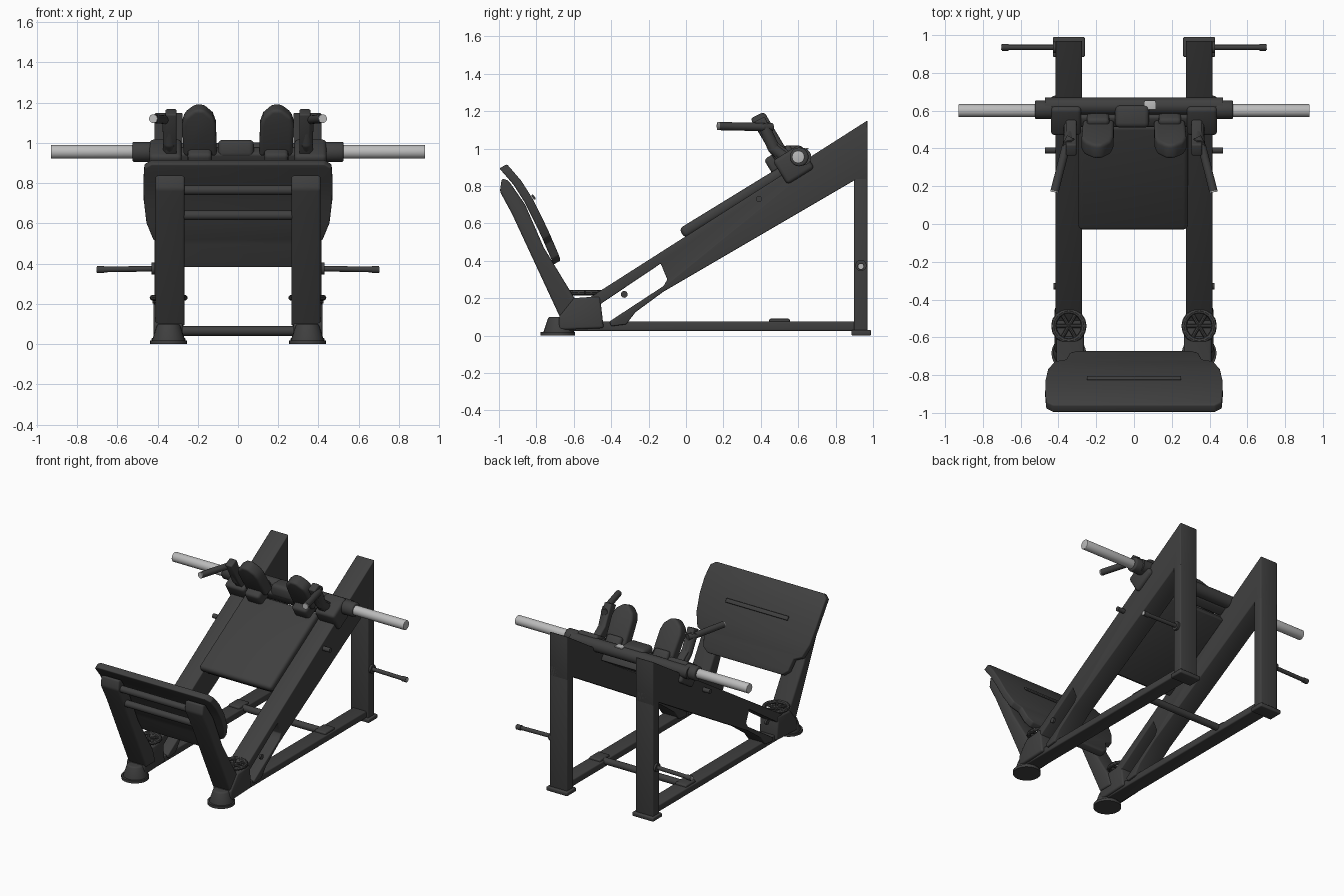
import bpy, bmesh, math
from mathutils import Vector, Matrix

if "Cube" in bpy.data.objects:
    bpy.data.objects.remove(bpy.data.objects["Cube"])


def material(name, v):
    m = bpy.data.materials.new(name)
    m.diffuse_color = (v, v, v, 1)
    m.use_nodes = True
    m.node_tree.nodes["Principled BSDF"].inputs["Base Color"].default_value = m.diffuse_color
    return m


DARK = material("dark grey", 0.05)
LIGHT = material("light steel", 0.5)


def finish(bm, name, mat=DARK, mirror=False, bevel=0.0, segs=3):
    """Round the hard edges, make the object, smooth it and mirror it."""
    bmesh.ops.recalc_face_normals(bm, faces=bm.faces)
    if bevel:
        hard = [e for e in bm.edges if e.calc_face_angle(0) > 0.5]
        bmesh.ops.bevel(bm, geom=hard, offset=bevel, segments=segs,
                        profile=0.5, affect='EDGES', clamp_overlap=True)
    me = bpy.data.meshes.new(name)
    bm.to_mesh(me)
    bm.free()
    me.materials.append(mat)
    ob = bpy.data.objects.new(name, me)
    bpy.context.collection.objects.link(ob)
    bpy.ops.object.select_all(action='DESELECT')
    ob.select_set(True)
    bpy.context.view_layer.objects.active = ob
    bpy.ops.object.shade_smooth_by_angle(angle=math.radians(40))
    if mirror:
        ob.modifiers.new("mirror", 'MIRROR').use_mirror_merge = False
    return ob


def box(name, size, loc, tilt=0.0, bevel=0.008, **kw):
    bm = bmesh.new()
    mat = Matrix.Translation(loc) @ Matrix.Rotation(tilt, 4, 'X') @ Matrix.Diagonal((*size, 1))
    bmesh.ops.create_cube(bm, size=1, matrix=mat)
    return finish(bm, name, bevel=bevel, **kw)


def prism(name, pts, offset, bevel=0.008, **kw):
    bm = bmesh.new()
    face = bm.faces.new([bm.verts.new(p) for p in pts])
    ext = bmesh.ops.extrude_face_region(bm, geom=[face], use_keep_orig=True)
    bmesh.ops.translate(bm, vec=offset, verts=[v for v in ext["geom"] if isinstance(v, bmesh.types.BMVert)])
    return finish(bm, name, bevel=bevel, **kw)


def side_profile(name, yz, x0, x1, **kw):
    return prism(name, [(x0, y, z) for y, z in yz], (x1 - x0, 0, 0), **kw)


def tube(name, pts, r, segs=20, r2=None, **kw):
    bm = bmesh.new()
    pts = [Vector(p) for p in pts]
    for a, b in zip(pts, pts[1:]):
        rot = (b - a).to_track_quat('Z', 'Y').to_matrix().to_4x4()
        bmesh.ops.create_cone(bm, cap_ends=True, segments=segs, radius1=r, radius2=r2 or r,
                              depth=(b - a).length, matrix=Matrix.Translation((a + b) / 2) @ rot)
    for p in pts[1:-1]:
        bmesh.ops.create_uvsphere(bm, u_segments=segs, v_segments=10, radius=r,
                                  matrix=Matrix.Translation(p))
    return finish(bm, name, **kw)


SLOPE = math.atan(0.62)

# Side frames: sloped rail with open slot, rear post, base rail
side_profile("sloped_rail", [(0.97, 1.15), (-0.52, 0.2), (-0.52, 0.12), (-0.44, 0.18),
                             (-0.135, 0.385), (-0.10, 0.30), (-0.12, 0.265), (-0.41, 0.075),
                             (-0.40, 0.05), (-0.32, 0.06), (-0.27, 0.125), (-0.12, 0.235),
                             (0.90, 0.83), (0.97, 0.83)],
             0.275, 0.415, mirror=True, bevel=0.006)
box("rear_post", (0.14, 0.072, 0.9), (0.345, 0.934, 0.46), mirror=True)
box("rear_foot", (0.17, 0.105, 0.03), (0.345, 0.937, 0.015), mirror=True)
box("base_rail", (0.11, 1.55, 0.05), (0.345, 0.14, 0.05), mirror=True)
tube("base_crossbar", [(-0.33, 0.5, 0.065), (0.33, 0.5, 0.065)], 0.024)
box("crossbar_bracket", (0.09, 0.11, 0.03), (0.345, 0.5, 0.075), mirror=True)

# Front feet, hinge hubs and their wire rings
tube("front_foot_disc", [(0.345, -0.685, 0), (0.345, -0.685, 0.018)], 0.092, segs=24, mirror=True)
tube("front_foot", [(0.345, -0.68, 0.01), (0.345, -0.68, 0.1)], 0.085, r2=0.055, segs=24,
     mirror=True, bevel=0.01)
side_profile("hinge_block", [(-0.68, 0.03), (-0.68, 0.1), (-0.6, 0.2), (-0.46, 0.21), (-0.44, 0.04)],
             0.275, 0.42, mirror=True, bevel=0.012)
ring = [(0.345 + 0.08 * math.cos(i * math.pi / 8), -0.54 + 0.08 * math.sin(i * math.pi / 8), 0.23)
        for i in range(17)]
tube("hinge_ring", ring, 0.014, segs=8, mirror=True)
for i in range(3):
    a = i * math.pi / 3
    d = Vector((0.08 * math.cos(a), 0.08 * math.sin(a), 0))
    c = Vector((0.345, -0.54, 0.225))
    tube(f"hinge_ring_spoke_{i}", [c - d, c + d], 0.01, segs=8, mirror=True)

# Foot plate arms, their tubes and the bent plate
side_profile("foot_plate_arm", [(-0.67, 0.09), (-0.93, 0.65), (-0.995, 0.77), (-0.985, 0.84),
                                (-0.95, 0.83), (-0.86, 0.7), (-0.76, 0.47), (-0.59, 0.19), (-0.56, 0.09)],
             0.265, 0.41, mirror=True, bevel=0.012)
tube("foot_plate_lower_tube", [(-0.3, -0.895, 0.64), (0.3, -0.895, 0.64)], 0.024)
tube("foot_plate_upper_tube", [(-0.3, -0.95, 0.765), (0.3, -0.95, 0.765)], 0.024)
rows = [(-0.978, 0.905, 0.43), (-0.96, 0.885, 0.465), (-0.90, 0.815, 0.47), (-0.84, 0.72, 0.468),
        (-0.785, 0.61, 0.455), (-0.745, 0.525, 0.42), (-0.735, 0.50, 0.36),
        (-0.70, 0.42, 0.34), (-0.69, 0.39, 0.30)]
bm = bmesh.new()
for dn in (-0.023, 0.023):
    vs = [[bm.verts.new((s * w, y + dn * 0.87, z + dn * 0.5)) for s in (-1, 1)] for y, z, w in rows]
    for a, b in zip(vs, vs[1:]):
        bm.faces.new((a[0], a[1], b[1], b[0]))
bmesh.ops.bridge_loops(bm, edges=[e for e in bm.edges if e.is_boundary])
finish(bm, "foot_plate", bevel=0.008)
box("foot_plate_tread", (0.5, 0.012, 0.03), (0, -0.815, 0.74), tilt=0.6, bevel=0.005)

# Sliding carriage with back pad
box("back_pad", (0.58, 0.65, 0.06), (-0.005, 0.255, 0.715), tilt=0.55, bevel=0.024, segs=4)
box("carriage_panel", (0.55, 0.64, 0.05), (0, 0.30, 0.685), tilt=SLOPE)
box("carriage_bracket", (0.16, 0.17, 0.15), (0.36, 0.575, 0.915), tilt=SLOPE, bevel=0.02, mirror=True)
box("carriage_beam", (0.86, 0.07, 0.08), (0, 0.56, 0.93), tilt=SLOPE, bevel=0.015)
tube("carriage_tube", [(-0.47, 0.625, 0.955), (0.47, 0.625, 0.955)], 0.045, segs=28)
box("centre_block", (0.18, 0.12, 0.09), (-0.01, 0.57, 0.97), bevel=0.025)
box("centre_light_cap", (0.06, 0.05, 0.008), (0.085, 0.63, 1.0), bevel=0.002, mat=LIGHT)

# Weight sleeves and collars
tube("weight_sleeve", [(0.5, 0.6, 0.955), (0.93, 0.6, 0.955)], 0.034, segs=28,
     mat=LIGHT, mirror=True, bevel=0.004)
tube("sleeve_collar", [(0.43, 0.605, 0.955), (0.525, 0.605, 0.955)], 0.05, segs=28,
     mirror=True, bevel=0.01)

# Shoulder pads with chamfered tops
pad = [(0.105, 1), (0.11, 0.3), (0.125, 0.12), (0.17, -0.05), (0.215, -0.05),
       (0.265, 0.12), (0.278, 0.3), (0.27, 1)]
prism("shoulder_pad", [(x, 0.35 + 0.13 * t, 1.15 - 0.22 * t) for x, t in pad], (0, 0.075, 0.035),
      bevel=0.018, segs=4, mirror=True)
box("shoulder_pad_mount", (0.12, 0.16, 0.1), (0.19, 0.51, 0.94), tilt=SLOPE, bevel=0.02, mirror=True)

# Hand grips on bent supports
tube("grip_support", [(0.34, 0.56, 0.93), (0.34, 0.47, 1.0), (0.345, 0.41, 1.13)], 0.032, mirror=True)
side_profile("grip_plate", [(0.36, 1.14), (0.42, 1.17), (0.49, 1.03), (0.56, 0.98), (0.52, 0.9), (0.44, 1.0)],
             0.305, 0.36, mirror=True)
tube("hand_grip", [(0.335, 0.46, 1.115), (0.36, 0.41, 1.115), (0.42, 0.175, 1.12)], 0.022, mirror=True)
tube("grip_end_cap", [(0.42, 0.176, 1.12), (0.4215, 0.168, 1.12)], 0.021, mat=LIGHT, mirror=True)

# Storage pegs on the rear posts, rail stop pins
tube("storage_peg", [(0.40, 0.935, 0.375), (0.69, 0.935, 0.37)], 0.014, mirror=True)
tube("peg_flange", [(0.41, 0.935, 0.375), (0.43, 0.935, 0.375)], 0.03, mirror=True)
tube("peg_tip", [(0.665, 0.935, 0.37), (0.70, 0.935, 0.37)], 0.018, mirror=True)
tube("peg_tip_cap", [(0.70, 0.935, 0.37), (0.704, 0.935, 0.37)], 0.014, mat=LIGHT, mirror=True)
tube("stop_pin", [(0.41, 0.39, 0.73), (0.47, 0.39, 0.73)], 0.016, mirror=True)
tube("lower_stop_pin", [(0.41, -0.33, 0.22), (0.425, -0.33, 0.22)], 0.018, mirror=True)
